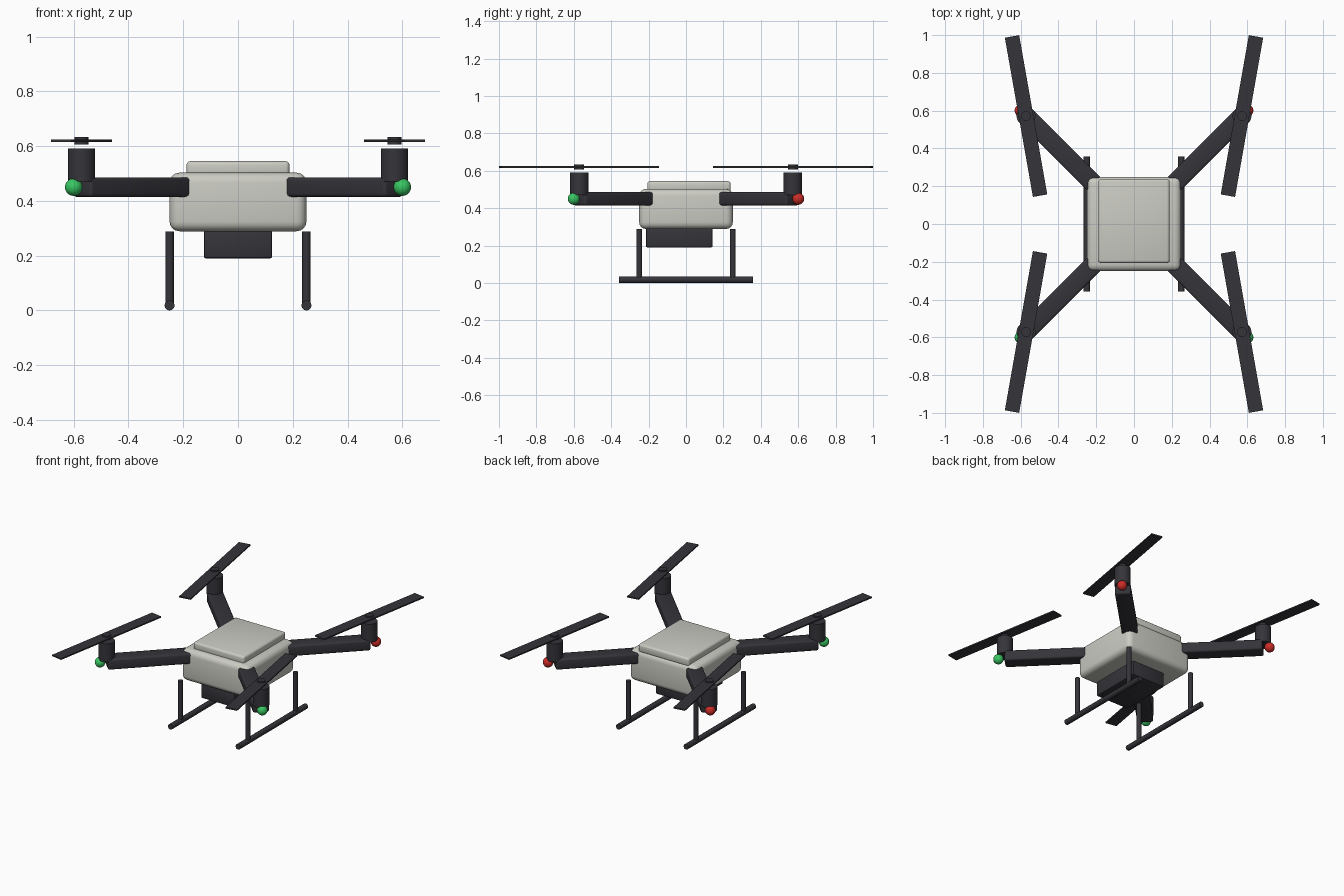
import bpy, math
from mathutils import Matrix, Vector

if "Cube" in bpy.data.objects:
    bpy.data.objects.remove(bpy.data.objects["Cube"])


def material(name, rgb):
    m = bpy.data.materials.new(name)
    m.diffuse_color = (*rgb, 1)
    m.use_nodes = True
    m.node_tree.nodes["Principled BSDF"].inputs["Base Color"].default_value = m.diffuse_color
    return m


SHELL = material("warm grey shell", (0.60, 0.60, 0.55))
DARK = material("dark charcoal", (0.035, 0.034, 0.042))
GREEN = material("green light", (0.04, 0.56, 0.12))
RED = material("red light", (0.60, 0.025, 0.02))


def finish(name, mat, smooth=True):
    ob = bpy.context.object
    ob.name = name
    ob.data.materials.append(mat)
    if smooth:
        bpy.ops.object.shade_smooth_by_angle(angle=math.radians(35))
    return ob


def box(name, mat, center, size, bevel=0.0, angle=0.0, segments=3):
    bpy.ops.mesh.primitive_cube_add(size=1)
    ob = bpy.context.object
    ob.data.transform(Matrix.Diagonal((*size, 1)))
    ob.location = center
    ob.rotation_euler.z = angle
    if bevel:
        mod = ob.modifiers.new("rounded edges", 'BEVEL')
        mod.width, mod.segments = bevel, segments
        bpy.ops.object.modifier_apply(modifier=mod.name)
    return finish(name, mat, bool(bevel))


def rod(name, mat, a, b, radius, sides=24):
    a, b = Vector(a), Vector(b)
    bpy.ops.mesh.primitive_cylinder_add(
        vertices=sides, radius=radius, depth=(b - a).length, location=(a + b) / 2,
        rotation=(b - a).to_track_quat('Z', 'Y').to_euler())
    return finish(name, mat)


# Central body, lid and slung battery
box("body_shell", SHELL, (0, 0, 0.396), (0.5, 0.5, 0.214), 0.036, segments=4)
box("body_lid", SHELL, (0, 0.016, 0.517), (0.376, 0.446, 0.056), 0.014)
box("battery_pack", DARK, (0, -0.036, 0.241), (0.25, 0.357, 0.102), 0.008, segments=2)

# Four arms, each with motor, hub, propeller and light
R = 0.5715
for sx, xname in ((-1, "left"), (1, "right")):
    for sy, yname in ((-1, "front"), (1, "back")):
        tag = f"{yname}_{xname}"
        inner, outer = 0.13, R
        mid = (inner + outer) / 2
        box("arm_" + tag, DARK, (sx * mid, sy * mid, 0.45),
            ((outer - inner) * math.sqrt(2), 0.1, 0.071), 0.012, math.atan2(sy, sx))
        x, y = sx * R, sy * R
        rod("motor_" + tag, DARK, (x, y, 0.47), (x, y, 0.592), 0.05, 32)
        rod("hub_" + tag, DARK, (x, y, 0.606), (x, y, 0.634), 0.026)
        box("propeller_" + tag, DARK, (x, y, 0.62), (0.077, 0.856, 0.009),
            angle=-sx * sy * math.radians(10))
        bpy.ops.mesh.primitive_uv_sphere_add(
            segments=24, ring_count=12, radius=0.032, location=(sx * 0.6, sy * 0.6, 0.45))
        finish("light_" + tag, RED if sy > 0 else GREEN)

# Landing gear: two skids on four struts
for sx, xname in ((-1, "left"), (1, "right")):
    x = sx * 0.25
    rod("skid_" + xname, DARK, (x, -0.357, 0.018), (x, 0.357, 0.018), 0.018)
    for sy, yname in ((-1, "front"), (1, "back")):
        rod(f"strut_{yname}_{xname}", DARK, (x, sy * 0.25, 0.018), (x, sy * 0.25, 0.288), 0.0155)
